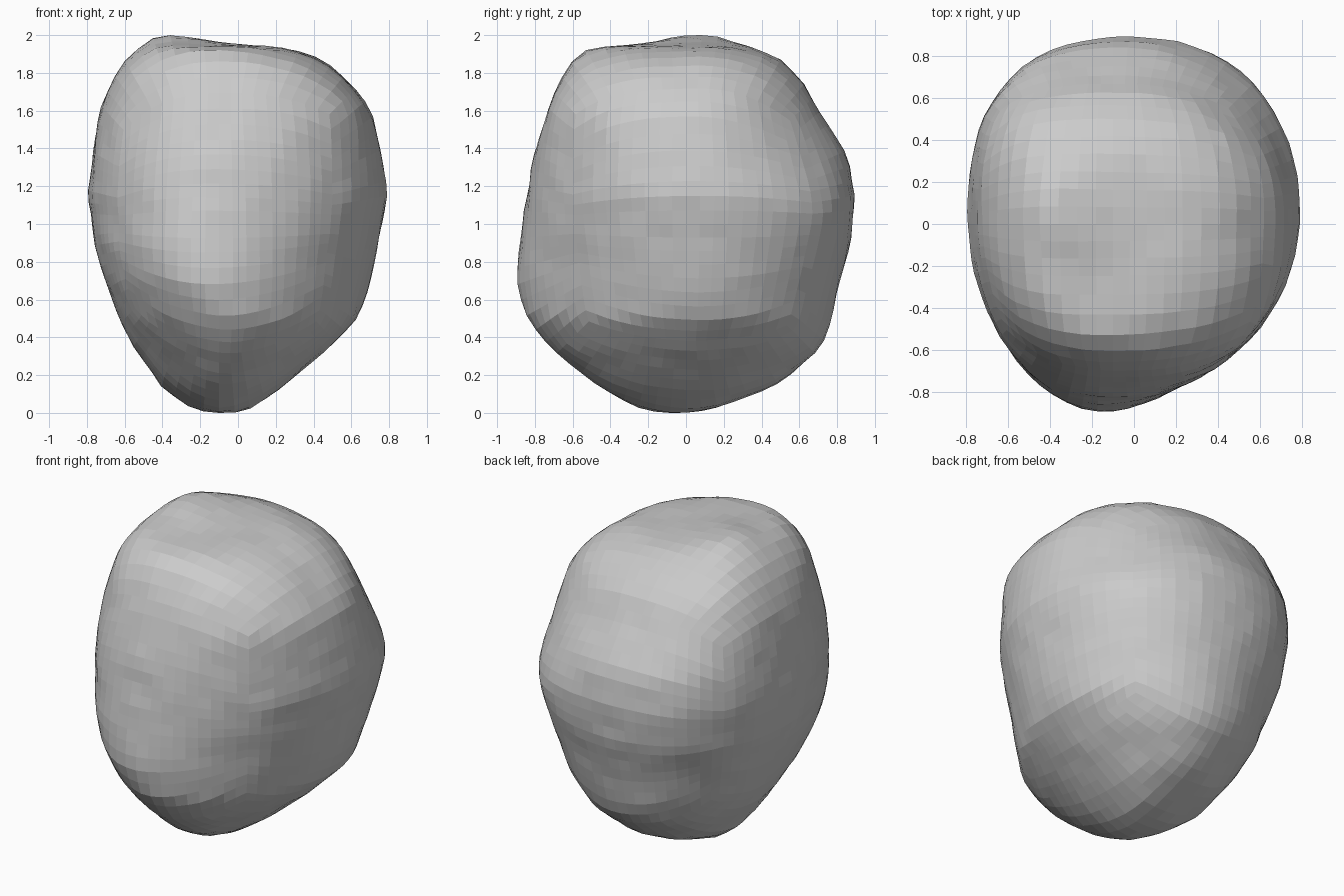
import bpy, bmesh
from mathutils import Vector, noise

cube = bpy.data.objects.get("Cube")
if cube:
    bpy.data.objects.remove(cube, do_unlink=True)

# Cross-sections: height, x min, x max, y min, y max, front ridge x, back ridge x
SECTIONS = [
    (0.00, -.15, .00, -.14, .02, -.07, -.07),
    (0.04, -.27, .10, -.28, .19, -.08, -.04),
    (0.15, -.41, .25, -.48, .48, -.06, .00),
    (0.35, -.55, .48, -.72, .72, -.04, .02),
    (0.50, -.63, .63, -.84, .77, -.07, .02),
    (0.70, -.70, .70, -.90, .81, -.15, .02),
    (0.90, -.76, .74, -.88, .87, -.17, .00),
    (1.15, -.79, .79, -.84, .89, -.16, .00),
    (1.35, -.77, .76, -.81, .86, -.14, -.02),
    (1.60, -.73, .71, -.73, .70, -.10, -.05),
    (1.75, -.67, .59, -.67, .62, -.10, -.08),
    (1.87, -.59, .45, -.60, .50, -.10, -.10),
    (1.93, -.53, .27, -.52, .36, -.14, -.14),
    (1.955, -.49, -.05, -.20, .28, -.30, -.30),
    (2.00, -.44, -.32, -.04, .14, -.38, -.38),
]

# Corner bluntness: height, front -x, front +x, back -x, back +x
CORNERS = [
    (0.00, 2.0, 2.0, 2.0, 2.0),
    (0.15, 1.8, 1.9, 2.1, 1.9),
    (0.35, 1.75, 1.8, 2.1, 1.9),
    (0.70, 1.95, 1.75, 2.2, 2.0),
    (1.05, 2.0, 2.0, 2.4, 2.3),
    (1.35, 2.1, 2.2, 2.6, 1.8),
    (1.60, 2.2, 2.6, 2.9, 1.85),
    (1.80, 2.5, 2.8, 3.1, 2.2),
    (2.00, 2.2, 2.2, 2.2, 2.0),
]


def at_height(table, z):
    for a, b in zip(table, table[1:]):
        if z <= b[0]:
            t = (z - a[0]) / (b[0] - a[0])
            return [p + (q - p) * t for p, q in zip(a[1:], b[1:])]


def inside(p):
    if not 0 <= p.z <= 2:
        return False
    x_min, x_max, front, back, front_ridge, back_ridge = at_height(SECTIONS, p.z)
    corners = at_height(CORNERS, p.z)
    mid = 0.06 if front < 0.06 < back else (front + back) / 2
    ridge = back_ridge if p.y > mid else front_ridge
    u = (p.x - ridge) / ((x_max if p.x > ridge else x_min) - ridge)
    v = (p.y - mid) / ((back if p.y > mid else front) - mid)
    n = corners[2 * (p.y > mid) + (p.x > ridge)]
    return u ** n + v ** n < 1


def surface_point(direction):
    centre = Vector((-.1, 0, 1))
    low, high = 0.0, 2.0
    for _ in range(24):
        reach = (low + high) / 2
        if inside(centre + direction * reach):
            low = reach
        else:
            high = reach
    return centre + direction * low


# Quad sphere pushed out to the boulder surface
bm = bmesh.new()
bmesh.ops.create_cube(bm, size=2)
bmesh.ops.subdivide_edges(bm, edges=bm.edges[:], cuts=17, use_grid_fill=True)
for v in bm.verts:
    even = Vector([c * (1 + 0.25 * (c * c - 1)) for c in v.co])
    v.co = surface_point(even.normalized())
bmesh.ops.smooth_vert(bm, verts=bm.verts[:], factor=0.4,
                      use_axis_x=True, use_axis_y=True, use_axis_z=True)

# Gentle weathered lumps
bmesh.ops.recalc_face_normals(bm, faces=bm.faces[:])
bm.normal_update()
for v in bm.verts:
    v.co += v.normal * (0.003 + noise.noise(v.co * 7) * 0.007)

# Rest the boulder on the ground
lowest = min(v.co.z for v in bm.verts)
bmesh.ops.translate(bm, verts=bm.verts[:], vec=(0, 0, -lowest))

mesh = bpy.data.meshes.new("boulder")
bm.to_mesh(mesh)
bm.free()
boulder = bpy.data.objects.new("boulder", mesh)
bpy.context.collection.objects.link(boulder)

# Plain stone colour
stone = bpy.data.materials.new("stone_grey")
stone.use_nodes = True
grey = (0.6, 0.6, 0.6, 1)
stone.diffuse_color = grey
stone.node_tree.nodes["Principled BSDF"].inputs["Base Color"].default_value = grey
mesh.materials.append(stone)
